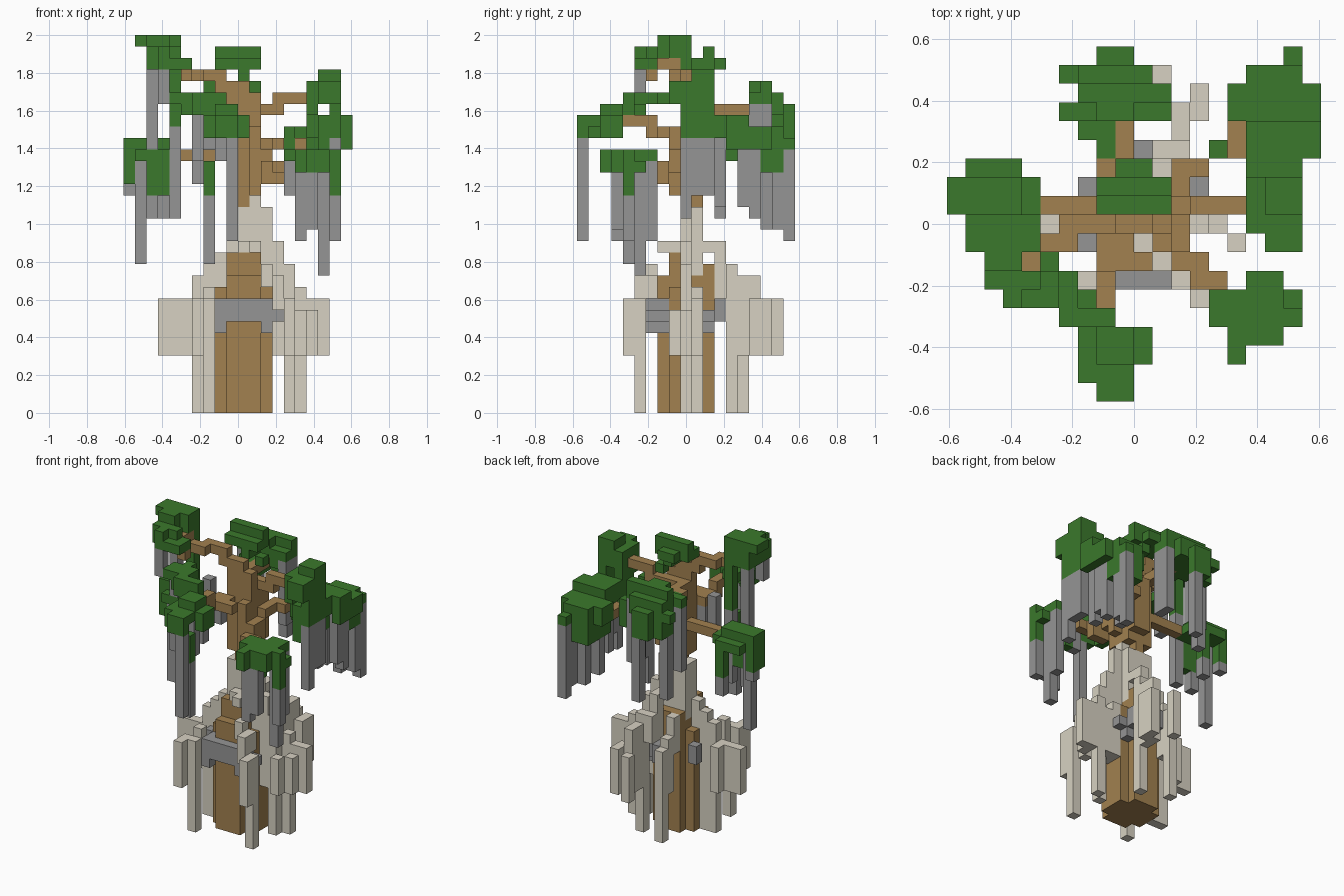
import bpy
import bmesh
from itertools import product
from mathutils import Vector

cube = bpy.data.objects.get("Cube")
if cube:
    bpy.data.objects.remove(cube, do_unlink=True)

UNIT = 2 / 33
taken = set()


def material(name, red, green, blue):
    mat = bpy.data.materials.new(name)
    mat.use_nodes = True
    mat.diffuse_color = (red, green, blue, 1)
    mat.node_tree.nodes["Principled BSDF"].inputs["Base Color"].default_value = (red, green, blue, 1)
    return mat


def span(value):
    first, last = value if isinstance(value, tuple) else (value, value)
    return range(first, last + 1)


def box(x, y, z):
    """All block positions in an inclusive range."""
    return set(product(span(x), span(y), span(z)))


def part(name, mat, *boxes):
    """Join blocks into one shell, without the faces hidden between blocks."""
    cells = set().union(*boxes) - taken
    taken.update(cells)
    bm = bmesh.new()
    for cell in cells:
        centre = Vector(cell) + Vector((0.5, 0, 0.5))
        for axis, sign in product(range(3), (-1, 1)):
            normal = Vector((0, 0, 0))
            normal[axis] = sign
            if tuple(int(a + b) for a, b in zip(cell, normal)) in cells:
                continue
            u = Vector((0, 0, 0))
            u[(axis + 1) % 3] = 0.5
            v = normal.cross(u)
            mid = centre + normal / 2
            corners = (mid - u - v, mid + u - v, mid + u + v, mid - u + v)
            bm.faces.new([bm.verts.new(c * UNIT) for c in corners])
    bmesh.ops.remove_doubles(bm, verts=bm.verts, dist=UNIT / 100)
    mesh = bpy.data.meshes.new(name)
    bm.to_mesh(mesh)
    bm.free()
    mesh.materials.append(mat)
    bpy.context.collection.objects.link(bpy.data.objects.new(name, mesh))


leaf = material("leaf green", 0.043, 0.19, 0.025)
bark = material("bark brown", 0.36, 0.22, 0.08)
root = material("pale root", 0.68, 0.64, 0.54)
grey = material("hanging grey", 0.3, 0.3, 0.3)

# Grey shelf around the trunk
part("trunk_collar", grey,
     box(x=(-2, 2), y=-3, z=(8, 9)), box(x=-2, y=(-3, -2), z=(7, 9)),
     box(x=2, y=(-3, -2), z=(7, 9)), box(x=3, y=(-3, -2), z=8),
     box(x=(0, 2), y=3, z=(8, 9)), box(x=0, y=4, z=(8, 9)),
     box(x=2, y=2, z=(7, 8)), box(x=3, y=2, z=8),
     box(x=-3, y=2, z=(8, 9)), box(x=-3, y=-1, z=(8, 9)))

# Trunk
part("lower_trunk", bark,
     box(x=(-2, 2), y=(-1, 1), z=(0, 10)), box(x=(-1, 1), y=(-2, 2), z=(0, 11)),
     box(x=(-1, 1), y=-1, z=(12, 13)), box(x=(-1, 1), y=2, z=12))
part("pale_trunk", root,
     box(x=(-1, 1), y=(0, 1), z=(12, 17)), box(x=1, y=0, z=18),
     box(x=2, y=0, z=(14, 17)), box(x=(-1, 3), y=0, z=14),
     box(x=(-2, 3), y=0, z=(11, 13)), box(x=1, y=(-2, 3), z=14),
     box(x=0, y=-1, z=14))
part("upper_trunk", bark,
     box(x=(-1, 1), y=(0, 1), z=(19, 26)), box(x=0, y=(0, 1), z=18),
     box(x=(0, 1), y=2, z=(20, 25)), box(x=2, y=0, z=(20, 22)),
     box(x=1, y=-1, z=(19, 24)), box(x=(-1, 1), y=0, z=27),
     box(x=(-2, 0), y=0, z=28))

# Buttress roots
part("left_root", root,
     box(x=(3, 4), y=0, z=(10, 12)), box(x=3, y=(0, 1), z=(5, 10)),
     box(x=4, y=0, z=(0, 10)), box(x=5, y=1, z=(0, 10)),
     box(x=4, y=1, z=(5, 9)), box(x=5, y=-1, z=(5, 8)),
     box(x=6, y=0, z=(5, 8)), box(x=(6, 7), y=1, z=(5, 9)))
part("right_root", root,
     box(x=-3, y=0, z=(0, 12)), box(x=-4, y=0, z=(0, 11)),
     box(x=(-7, -5), y=0, z=(5, 9)), box(x=-5, y=1, z=(5, 9)))
part("front_root", root,
     box(x=2, y=-3, z=(11, 12)), box(x=3, y=-4, z=(9, 11)),
     box(x=3, y=-3, z=(10, 11)), box(x=4, y=-4, z=(0, 9)),
     box(x=4, y=-5, z=(5, 9)))
part("back_left_root", root,
     box(x=1, y=3, z=(10, 13)), box(x=(1, 2), y=4, z=(10, 12)),
     box(x=2, y=4, z=(0, 9)), box(x=2, y=(5, 6), z=(5, 11)),
     box(x=3, y=(6, 7), z=(5, 9)), box(x=1, y=8, z=(5, 9)))
part("back_root", root,
     box(x=-1, y=3, z=(9, 12)), box(x=-1, y=4, z=(5, 10)),
     box(x=-1, y=5, z=(0, 9)))
part("front_right_root", root,
     box(x=-3, y=-3, z=(7, 10)), box(x=-3, y=-4, z=(0, 9)),
     box(x=-4, y=(-5, -4), z=(5, 9)))

# Branches
part("high_right_branch", bark,
     box(x=(-4, -2), y=0, z=29), box(x=(-5, -4), y=-1, z=29),
     box(x=-6, y=(-2, -1), z=30), box(x=-5, y=-3, z=29))
part("front_branch", bark,
     box(x=(-2, -1), y=-1, z=24), box(x=-2, y=(-3, -2), z=24),
     box(x=-2, y=(-5, -3), z=25), box(x=(-1, 0), y=-2, z=24))
part("front_left_branch", bark,
     box(x=(1, 2), y=-1, z=(21, 22)), box(x=(2, 3), y=-2, z=(20, 21)),
     box(x=(3, 4), y=-3, z=21), box(x=6, y=-5, z=21))
part("left_branch", bark,
     box(x=(1, 3), y=1, z=26), box(x=(3, 5), y=1, z=27))
part("back_left_branch", bark,
     box(x=2, y=(1, 3), z=23), box(x=3, y=3, z=23),
     box(x=5, y=(4, 5), z=23))
part("right_branch", bark,
     box(x=-2, y=1, z=22), box(x=(-5, -3), y=1, z=22))
part("back_branch", bark,
     box(x=-1, y=2, z=26), box(x=-2, y=3, z=26),
     box(x=-1, y=(3, 5), z=26))

# Foliage
part("crown_leaves", leaf,
     box(x=(-2, 1), y=2, z=(30, 31)), box(x=(-2, 1), y=1, z=30),
     box(x=(-1, 0), y=3, z=30), box(x=0, y=(1, 2), z=29),
     box(x=1, y=2, z=28))
part("high_right_leaves", leaf,
     box(x=(-9, -6), y=(-1, 0), z=32), box(x=(-8, -7), y=-2, z=32),
     box(x=(-8, -7), y=(-3, 0), z=(30, 31)), box(x=-6, y=(-1, 0), z=31),
     box(x=-6, y=-3, z=(30, 31)), box(x=-5, y=-3, z=30),
     box(x=(-7, -5), y=-4, z=30), box(x=-7, y=-4, z=31),
     box(x=-6, y=0, z=(25, 30)))
part("front_leaves", leaf,
     box(x=(-6, -4), y=(-4, -3), z=27), box(x=(-5, -3), y=-4, z=26),
     box(x=-5, y=-2, z=27),
     box(x=(-4, -2), y=-5, z=(26, 27)), box(x=(-2, -1), y=(-7, -6), z=26),
     box(x=(-3, 0), y=(-7, -6), z=25), box(x=(-3, -1), y=-8, z=25),
     box(x=(-2, -1), y=-9, z=(24, 25)), box(x=0, y=(-7, -6), z=24),
     box(x=-3, y=(-8, -7), z=24), box(x=-3, y=-5, z=(19, 21)))
part("front_left_leaves", leaf,
     box(x=(4, 7), y=-4, z=22), box(x=(4, 8), y=-5, z=22),
     box(x=(5, 7), y=-6, z=22), box(x=(6, 7), y=-3, z=22),
     box(x=5, y=-7, z=(21, 22)), box(x=5, y=-4, z=(19, 21)),
     box(x=(7, 8), y=-4, z=21), box(x=(5, 7), y=-6, z=21),
     box(x=8, y=-5, z=(19, 21)))
part("left_leaves", leaf,
     box(x=(7, 8), y=(1, 2), z=29), box(x=(6, 8), y=(0, 2), z=(27, 28)),
     box(x=(7, 8), y=-1, z=(27, 28)), box(x=(6, 8), y=3, z=25),
     box(x=6, y=(0, 2), z=26), box(x=8, y=(0, 2), z=(24, 26)),
     box(x=6, y=(1, 3), z=(24, 25)), box(x=8, y=3, z=24),
     box(x=7, y=0, z=(22, 25)))
part("back_left_leaves", leaf,
     box(x=(6, 9), y=(4, 5), z=(24, 25)), box(x=(5, 9), y=(6, 7), z=(23, 24)),
     box(x=(6, 8), y=8, z=(23, 24)), box(x=8, y=9, z=23),
     box(x=9, y=(4, 5), z=23), box(x=(6, 8), y=(7, 8), z=(21, 22)),
     box(x=4, y=4, z=(22, 24)), box(x=6, y=(5, 6), z=(21, 23)))
part("back_leaves", leaf,
     box(x=(-3, 0), y=8, z=27), box(x=(-4, 0), y=8, z=26),
     box(x=(-3, 1), y=7, z=(27, 28)), box(x=(-4, 1), y=6, z=27),
     box(x=(-3, 0), y=(6, 7), z=26),
     box(x=(-2, -1), y=6, z=28), box(x=(-2, -1), y=9, z=(24, 26)),
     box(x=(-3, -2), y=5, z=26), box(x=-2, y=4, z=26),
     box(x=-3, y=(7, 8), z=(24, 25)))
part("low_right_leaves", leaf,
     box(x=(-10, -7), y=(1, 2), z=23), box(x=(-10, -6), y=(1, 2), z=22),
     box(x=(-9, -7), y=3, z=22), box(x=(-9, -7), y=0, z=22),
     box(x=-10, y=(1, 2), z=(20, 21)), box(x=(-8, -7), y=0, z=(19, 21)),
     box(x=-7, y=3, z=(19, 21)))

# Hanging strands
part("high_right_strands", grey,
     box(x=-8, y=0, z=(21, 29)), box(x=-7, y=-4, z=(27, 29)),
     box(x=-6, y=0, z=(17, 24)))
part("front_strands", grey,
     box(x=-1, y=-9, z=(15, 23)), box(x=-4, y=0, z=(22, 25)),
     box(x=-2, y=-1, z=(22, 23)), box(x=-3, y=-5, z=(13, 18)))
part("front_left_strands", grey,
     box(x=4, y=-4, z=(19, 21)), box(x=5, y=-6, z=(15, 20)),
     box(x=7, y=-4, z=(12, 20)), box(x=6, y=-6, z=(16, 20)),
     box(x=7, y=-3, z=(15, 21)), box(x=8, y=-5, z=(15, 18)))
part("left_strands", grey,
     box(x=8, y=0, z=(17, 23)), box(x=8, y=(1, 2), z=(19, 23)),
     box(x=7, y=3, z=(18, 24)))
part("back_left_strands", grey,
     box(x=8, y=9, z=(15, 22)), box(x=8, y=8, z=(16, 20)),
     box(x=7, y=7, z=(16, 20)), box(x=6, y=6, z=(17, 20)),
     box(x=8, y=5, z=(18, 23)), box(x=8, y=6, z=(17, 22)))
part("back_strands", grey,
     box(x=-1, y=9, z=(17, 23)), box(x=1, y=(6, 7), z=(20, 26)),
     box(x=-3, y=7, z=(17, 23)), box(x=-4, y=6, z=(20, 26)))
part("low_right_strands", grey,
     box(x=-9, y=1, z=(13, 21)), box(x=-10, y=2, z=19),
     box(x=-8, y=0, z=(17, 18)), box(x=-7, y=3, z=(17, 18)))
